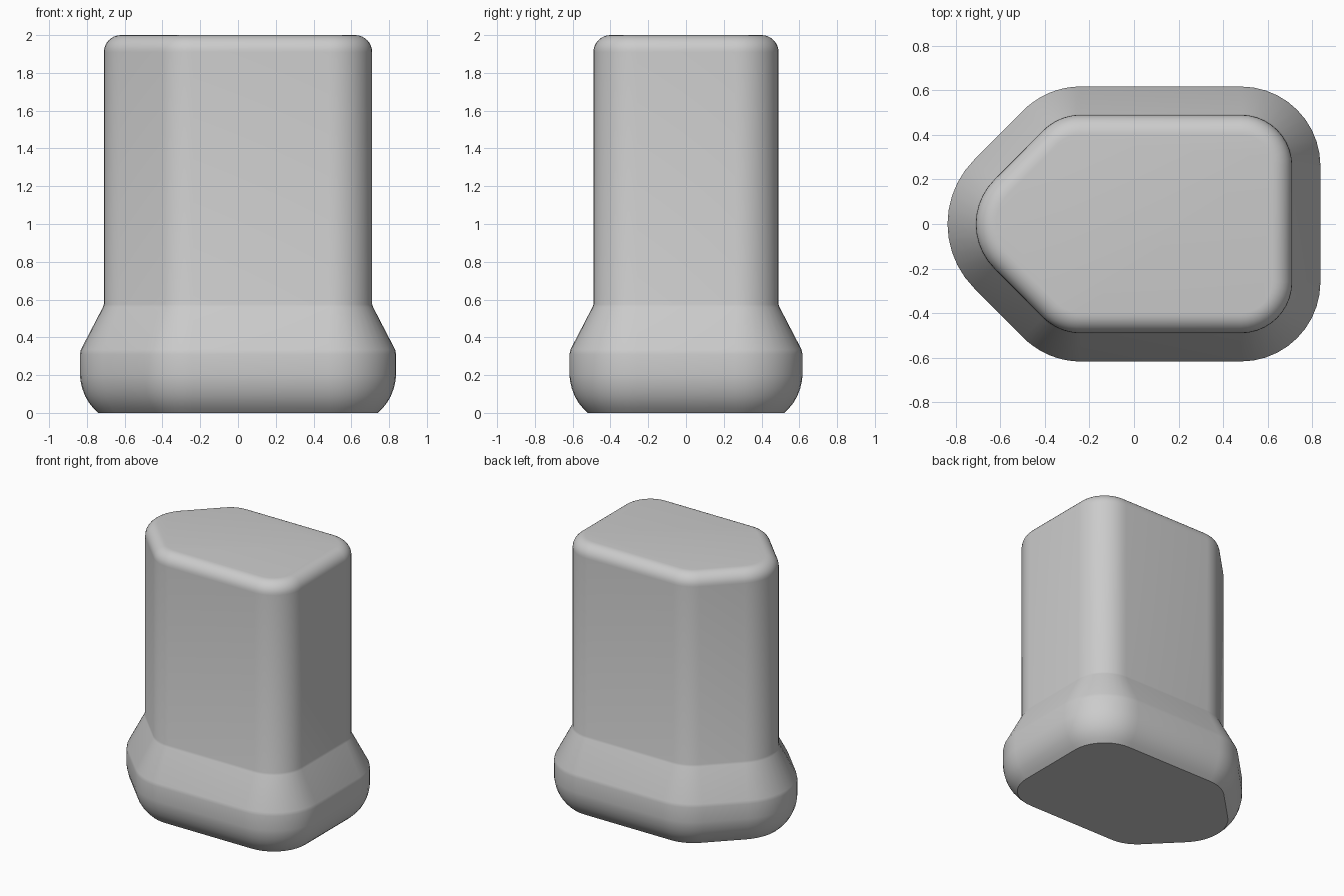
import bpy, bmesh, math

cube = bpy.data.objects.get("Cube")
if cube:
    bpy.data.objects.remove(cube, do_unlink=True)

grey = bpy.data.materials.new("plain grey")
grey.use_nodes = True
colour = (0.6, 0.6, 0.6, 1)
grey.diffuse_color = colour
grey.node_tree.nodes["Principled BSDF"].inputs["Base Color"].default_value = colour

# Rounded corners of the shaft outline: centre x, centre y, radius, start and end angle
CORNERS = [(0.48, -0.26, 0.23, -90, 0), (0.48, 0.26, 0.23, 0, 90),
           (-0.238, 0.25, 0.24, 90, 135), (-0.43, 0, 0.28, 135, 225),
           (-0.238, -0.25, 0.24, 225, 270)]
STEPS = 10


def outline(offset):
    """Shaft outline pushed outward by an offset."""
    points = []
    for cx, cy, radius, start, end in CORNERS:
        for i in range(STEPS + 1):
            a = math.radians(start + (end - start) * i / STEPS)
            r = radius + offset
            points.append((cx + r * math.cos(a), cy + r * math.sin(a)))
    return points


# Side profile as (outward offset, height): curved foot, flared skirt, shaft, rounded top
profile = [(0.03, 0), (0.055, 0.024), (0.08, 0.055), (0.1, 0.09), (0.115, 0.13),
           (0.124, 0.17), (0.127, 0.2), (0.127, 0.31), (0.122, 0.335),
           (0.005, 0.56), (0, 0.575)]
for i in range(9):
    a = math.pi / 2 * i / 8
    profile.append((0.09 * (math.cos(a) - 1), 1.91 + 0.09 * math.sin(a)))

# Stack the outlines and bridge them into one closed body
bm = bmesh.new()
rings = [[bm.verts.new((x, y, z)) for x, y in outline(d)] for d, z in profile]
for low, high in zip(rings, rings[1:]):
    n = len(low)
    for i in range(n):
        j = (i + 1) % n
        bm.faces.new((low[i], low[j], high[j], high[i]))
bm.faces.new(rings[0][::-1])
bm.faces.new(rings[-1])

mesh = bpy.data.meshes.new("flared_body")
bm.to_mesh(mesh)
bm.free()
mesh.materials.append(grey)
body = bpy.data.objects.new("flared_body", mesh)
bpy.context.collection.objects.link(body)

# Smooth sides with a crisp lower rim
bpy.ops.object.select_all(action="DESELECT")
body.select_set(True)
bpy.context.view_layer.objects.active = body
bpy.ops.object.shade_smooth_by_angle(angle=math.radians(35))
